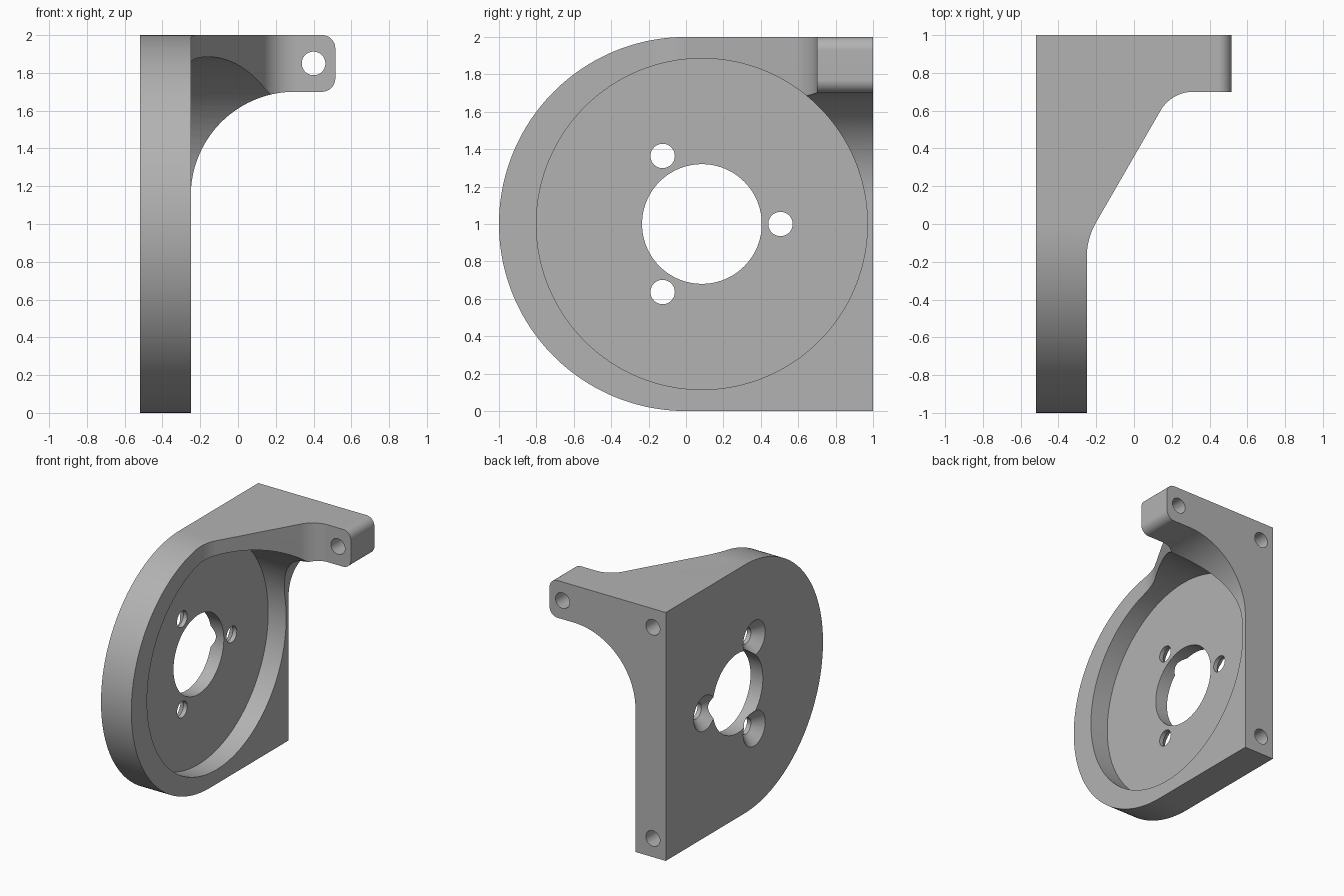
import bpy, bmesh, math
from mathutils import Vector, Matrix

if "Cube" in bpy.data.objects:
    bpy.data.objects.remove(bpy.data.objects["Cube"], do_unlink=True)

grey = bpy.data.materials.new("plain grey")
grey.use_nodes = True
colour = (0.45, 0.45, 0.45, 1)
grey.diffuse_color = colour
grey.node_tree.nodes["Principled BSDF"].inputs["Base Color"].default_value = colour


def make_object(name, bm):
    bmesh.ops.recalc_face_normals(bm, faces=bm.faces)
    mesh = bpy.data.meshes.new(name)
    bm.to_mesh(mesh)
    bm.free()
    mesh.materials.append(grey)
    obj = bpy.data.objects.new(name, mesh)
    bpy.context.collection.objects.link(obj)
    return obj


def rounded(corners, steps=40):
    """Outline through corners (u, v, fillet radius), with tangent arcs."""
    points = []

    def add(p):
        if not points or (p - points[-1]).length > 1e-4:
            points.append(p)

    for i, (u, v, r) in enumerate(corners):
        p = Vector((u, v))
        if r == 0:
            add(p)
            continue
        a = (Vector(corners[i - 1][:2]) - p).normalized()
        b = (Vector(corners[(i + 1) % len(corners)][:2]) - p).normalized()
        half = a.angle(b) / 2
        centre = p + (a + b).normalized() * r / math.sin(half)
        start = p + a * r / math.tan(half) - centre
        end = p + b * r / math.tan(half) - centre
        turn = math.atan2(start.x * end.y - start.y * end.x, start.dot(end))
        for k in range(steps + 1):
            add(centre + Matrix.Rotation(turn * k / steps, 2) @ start)
    return points


def prism(name, outline, axis, low, high):
    """Extrude an outline along x, y or z."""
    place = {"x": lambda p, d: (d, p.x, p.y),
             "y": lambda p, d: (p.x, d, p.y),
             "z": lambda p, d: (p.x, p.y, d)}[axis]
    bm = bmesh.new()
    base = [bm.verts.new(place(p, low)) for p in outline]
    top = [bm.verts.new(place(p, high)) for p in outline]
    bm.faces.new(base)
    bm.faces.new(top)
    for i in range(len(base)):
        bm.faces.new((base[i - 1], base[i], top[i], top[i - 1]))
    return make_object(name, bm)


def round_cutter(name, start, axis, length, r1, r2, sides=48):
    """Cylinder or cone from a start point along an axis."""
    direction = Vector(axis)
    bm = bmesh.new()
    turn = direction.to_track_quat("Z", "Y").to_matrix().to_4x4()
    matrix = Matrix.Translation(Vector(start) + direction * length / 2) @ turn
    bmesh.ops.create_cone(bm, cap_ends=True, segments=sides, radius1=r1,
                          radius2=r2, depth=length, matrix=matrix)
    return make_object(name, bm)


def apply_boolean(body, other, operation):
    mod = body.modifiers.new("cut", "BOOLEAN")
    mod.operation = operation
    mod.solver = "EXACT"
    mod.object = other
    bpy.context.view_layer.objects.active = body
    bpy.ops.object.modifier_apply(modifier=mod.name)
    bpy.data.objects.remove(other, do_unlink=True)


BACK_X, RIM_X, FLOOR_X, ARM_X = -0.52, -0.25, -0.41, 0.515
HUB_Y, HUB_Z = 0.085, 1.0

# D-shaped block, trimmed to the front and top outlines
bracket = prism("mounting_bracket", rounded(
    [(-1, 0, 1), (1, 0, 0), (1, 2, 0), (-1, 2, 1)], 64), "x", BACK_X, 0.7)
front_trim = prism("front_trim", rounded(
    [(-0.7, -0.1, 0), (RIM_X, -0.1, 0), (RIM_X, 1.7, 0.55),
     (ARM_X, 1.7, 0.07), (ARM_X, 2, 0.07), (-0.7, 2, 0)]), "y", -1.2, 1.2)
top_trim = prism("top_trim", rounded(
    [(-0.7, -1.1, 0), (RIM_X, -1.1, 0), (RIM_X, -0.077, 0.37),
     (0.198, 0.7, 0.2), (0.8, 0.7, 0), (0.8, 1.1, 0), (-0.7, 1.1, 0)]),
    "z", -0.3, 2.3)
apply_boolean(bracket, front_trim, "INTERSECT")
apply_boolean(bracket, top_trim, "INTERSECT")

# Round pocket and central bore
along_x = (1, 0, 0)
cutters = [
    round_cutter("pocket", (FLOOR_X, HUB_Y, HUB_Z), along_x, 1.5, 0.885, 0.885, 128),
    round_cutter("bore", (-0.7, HUB_Y, HUB_Z), along_x, 0.6, 0.32, 0.32, 96),
]

# Three countersunk screw holes around the bore
for i in range(3):
    angle = i * math.tau / 3
    y = HUB_Y + 0.42 * math.cos(angle)
    z = HUB_Z + 0.42 * math.sin(angle)
    cutters.append(round_cutter("screw_hole", (-0.7, y, z), along_x, 0.6, 0.065, 0.065))
    cutters.append(round_cutter("countersink", (BACK_X - 0.02, y, z), along_x,
                                0.1, 0.16, 0.06))

# Mounting holes in the back face; the arm hole goes through
for x, z, depth in ((0.4, 1.85, 0.6), (-0.405, 1.85, 0.4), (-0.405, 0.15, 0.4)):
    cutters.append(round_cutter("mounting_hole", (x, 1.1, z), (0, -1, 0),
                                depth, 0.0625, 0.0625))

for cutter in cutters:
    apply_boolean(bracket, cutter, "DIFFERENCE")

# Smooth curved walls, keep edges sharp
bpy.ops.object.select_all(action="DESELECT")
bracket.select_set(True)
bpy.context.view_layer.objects.active = bracket
bpy.ops.object.shade_smooth_by_angle(angle=math.radians(20))
